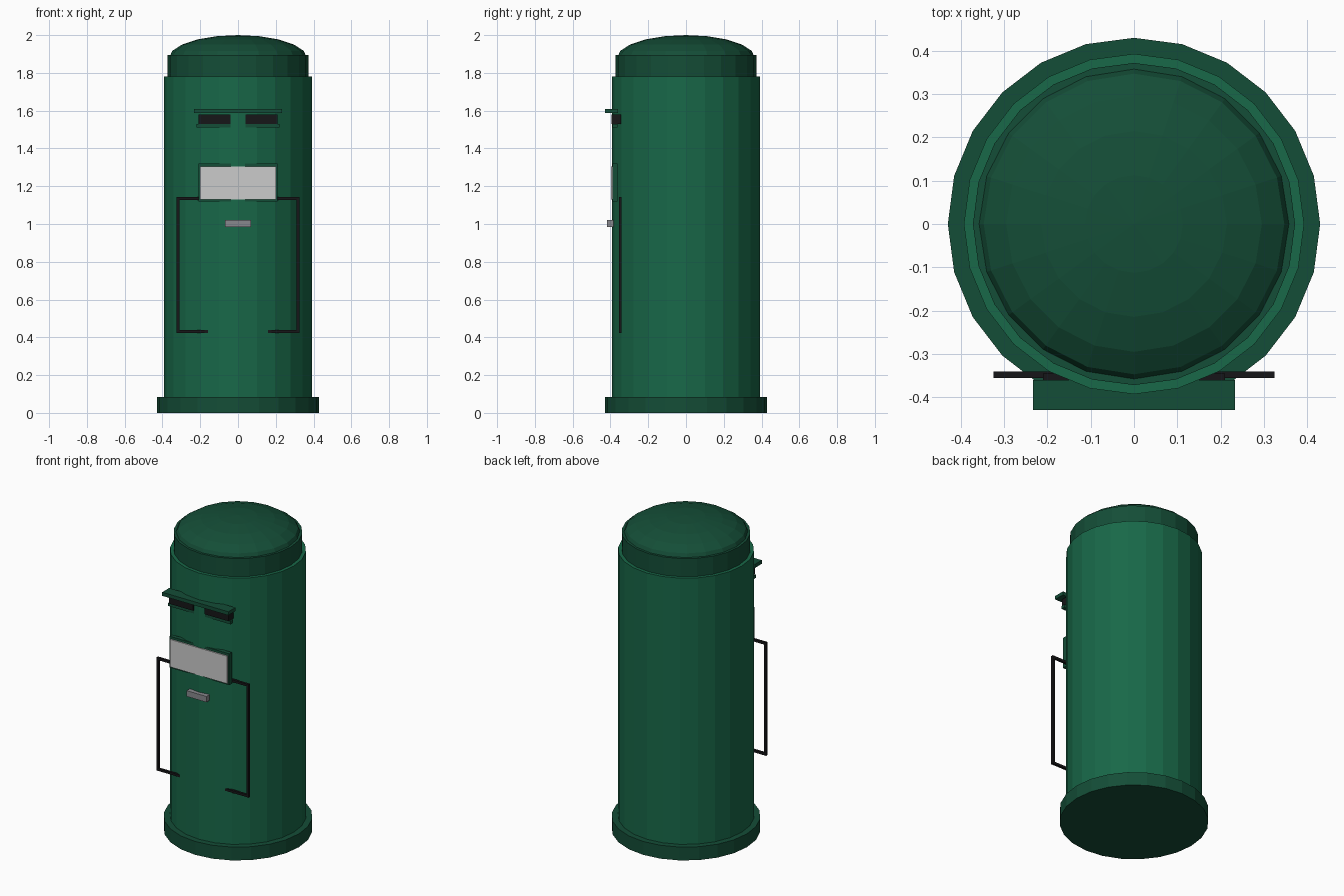
import bpy, bmesh, math
from mathutils import Matrix

if "Cube" in bpy.data.objects:
    bpy.data.objects.remove(bpy.data.objects["Cube"])


def material(name, rgb):
    m = bpy.data.materials.new(name)
    m.diffuse_color = (*rgb, 1)
    m.use_nodes = True
    m.node_tree.nodes["Principled BSDF"].inputs["Base Color"].default_value = m.diffuse_color
    return m


GREEN = material("green", (0.009, 0.138, 0.065))
DARK_GREEN = material("dark_green", (0.007, 0.075, 0.038))
BLACK = material("black", (0.008, 0.008, 0.009))
WHITE = material("white", (0.75, 0.75, 0.75))
STEEL = material("steel", (0.25, 0.25, 0.27))


def finish(name, bm, mat):
    bmesh.ops.recalc_face_normals(bm, faces=bm.faces)
    me = bpy.data.meshes.new(name)
    bm.to_mesh(me)
    bm.free()
    me.materials.append(mat)
    ob = bpy.data.objects.new(name, me)
    bpy.context.collection.objects.link(ob)
    return ob


def drum(name, r, z0, z1, mat):
    bm = bmesh.new()
    bmesh.ops.create_cone(bm, cap_ends=True, segments=24, radius1=r, radius2=r,
                          depth=z1 - z0,
                          matrix=Matrix.Translation((0, 0, (z0 + z1) / 2)))
    return finish(name, bm, mat)


def box(name, x, y, z, mat):
    bm = bmesh.new()
    centre = [(a + b) / 2 for a, b in (x, y, z)]
    size = [b - a for a, b in (x, y, z)]
    bmesh.ops.create_cube(bm, size=1, matrix=Matrix.Translation(centre)
                          @ Matrix.Diagonal((*size, 1)))
    return finish(name, bm, mat)


# Round column
drum("base_ring", 0.43, 0, 0.085, DARK_GREEN)
drum("body", 0.393, 0.08, 1.78, GREEN)
drum("neck", 0.372, 1.77, 1.895, DARK_GREEN)

# Domed cap: upper half of a flattened sphere
bm = bmesh.new()
bmesh.ops.create_uvsphere(bm, u_segments=20, v_segments=10, radius=1,
                          matrix=Matrix.Translation((0, 0, 1.88))
                          @ Matrix.Diagonal((0.365, 0.365, 0.12, 1)))
bmesh.ops.delete(bm, geom=[v for v in bm.verts if v.co.z < 1.87], context='VERTS')
finish("dome_cap", bm, DARK_GREEN)

# Rain hood above the slots
box("slot_hood", (-0.233, 0.233), (-0.43, -0.36), (1.587, 1.61), DARK_GREEN)

# Two letter slots with sills
for side, s in (("left", -1), ("right", 1)):
    def span(a, b):
        return tuple(sorted((s * a, s * b)))
    box(side + "_slot", span(0.04, 0.21), (-0.395, -0.345), (1.53, 1.58), BLACK)
    box(side + "_slot_sill", span(0.04, 0.22), (-0.388, -0.362), (1.51, 1.53), DARK_GREEN)
    # Door outline uprights
    box(side + "_door_upright", span(0.31, 0.325), (-0.356, -0.341), (0.422, 1.142), BLACK)

# Door outline rails, running through the body
for name, z in (("top_door_rail", 1.135), ("bottom_door_rail", 0.43)):
    box(name, (-0.325, 0.325), (-0.356, -0.341), (z - 0.0075, z + 0.0075), BLACK)

# Notice plate with frame, and door handle
box("notice_frame", (-0.21, 0.21), (-0.388, -0.362), (1.12, 1.32), DARK_GREEN)
box("notice_plate", (-0.2, 0.2), (-0.396, -0.385), (1.13, 1.305), WHITE)
box("door_handle", (-0.07, 0.07), (-0.417, -0.385), (0.985, 1.022), STEEL)
